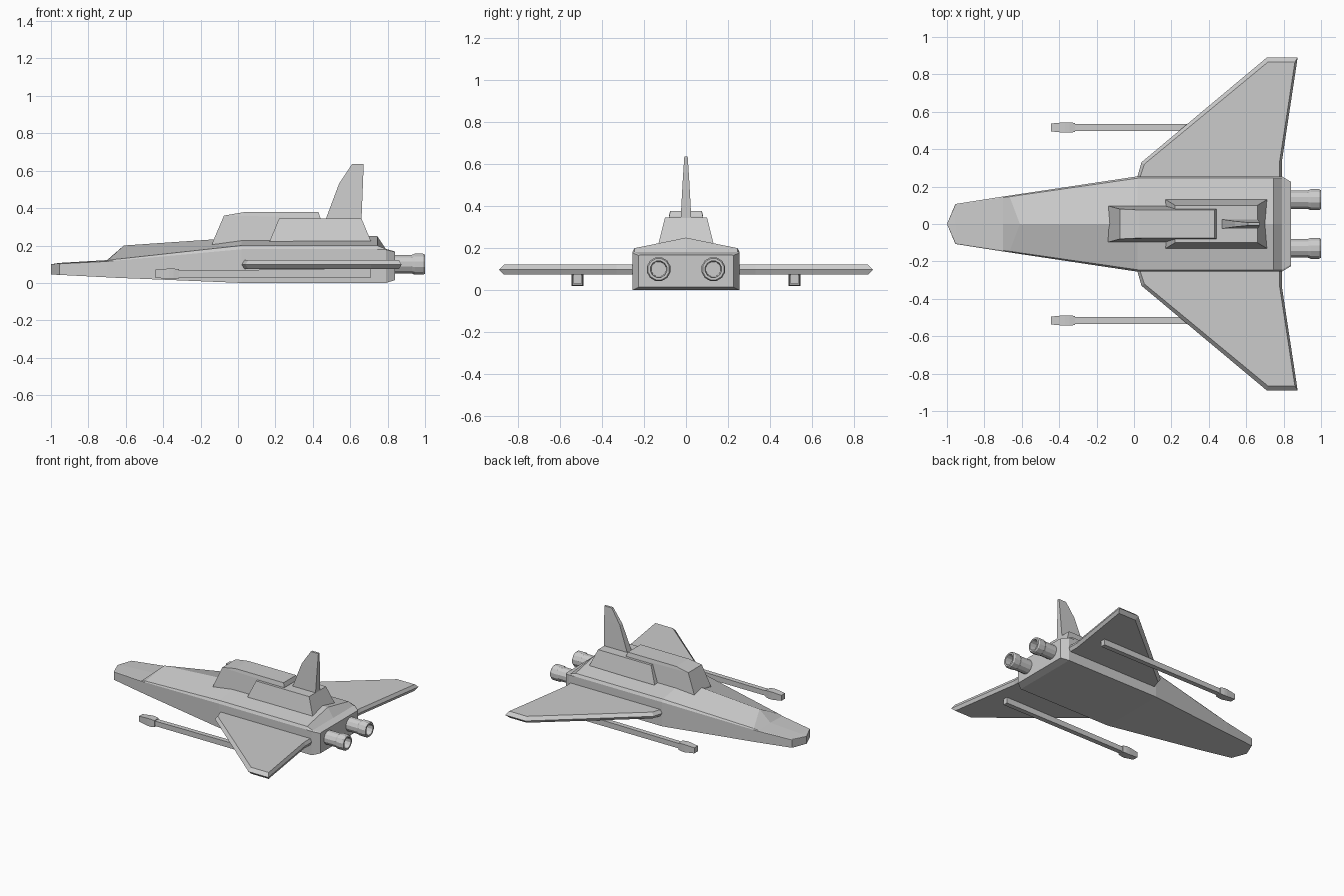
import bpy, bmesh, math
from mathutils import Matrix

cube = bpy.data.objects.get("Cube")
if cube:
    bpy.data.objects.remove(cube, do_unlink=True)

grey = bpy.data.materials.new("hull grey")
grey.use_nodes = True
grey.diffuse_color = (0.6, 0.6, 0.6, 1)
grey.node_tree.nodes["Principled BSDF"].inputs["Base Color"].default_value = (0.6, 0.6, 0.6, 1)


def finish(name, bm):
    bmesh.ops.remove_doubles(bm, verts=bm.verts[:], dist=0.0005)
    bmesh.ops.recalc_face_normals(bm, faces=bm.faces[:])
    mesh = bpy.data.meshes.new(name)
    bm.to_mesh(mesh)
    bm.free()
    mesh.materials.append(grey)
    obj = bpy.data.objects.new(name, mesh)
    bpy.context.collection.objects.link(obj)
    return obj


def loft(name, rings, closed=False):
    """Skin a row of equal-length rings; cap the ends unless it loops round."""
    bm = bmesh.new()
    rows = [[bm.verts.new(p) for p in ring] for ring in rings]
    pairs = list(zip(rows, rows[1:]))
    if closed:
        pairs.append((rows[-1], rows[0]))
    n = len(rows[0])
    for a, b in pairs:
        for i in range(n):
            j = (i + 1) % n
            bm.faces.new((a[i], a[j], b[j], b[i]))
    if not closed:
        bm.faces.new(rows[0])
        bm.faces.new(rows[-1])
    return finish(name, bm)


def rect(x, y, hy, z0, z1):
    return [(x, y - hy, z0), (x, y + hy, z0), (x, y + hy, z1), (x, y - hy, z1)]


def mirrored(obj, name):
    mesh = obj.data.copy()
    mesh.transform(Matrix.Scale(-1, 4, (0, 1, 0)))
    mesh.flip_normals()
    mesh.name = name
    bpy.context.collection.objects.link(bpy.data.objects.new(name, mesh))


# Fuselage: x, half width, floor, side top, shoulder, ridge x, ridge height
sections = [
    (-1.0, 0.0, 0.045, 0.1, 0.1, -1.0, 0.1),
    (-0.955, 0.107, 0.043, 0.102, 0.105, -0.955, 0.107),
    (-0.7, 0.147, 0.03, 0.115, 0.118, -0.7, 0.122),
    (-0.665, 0.152, 0.028, 0.118, 0.125, -0.61, 0.2),
    (0.02, 0.255, 0.0, 0.18, 0.2, 0.02, 0.243),
    (0.745, 0.255, 0.0, 0.18, 0.2, 0.745, 0.25),
    (0.79, 0.255, 0.0, 0.178, 0.182, 0.79, 0.182),
    (0.84, 0.225, 0.015, 0.165, 0.168, 0.84, 0.168),
]
rings = []
for x, w, floor, side, shoulder, rx, ridge in sections:
    t = w * 0.96
    rings.append([(rx, 0, ridge), (x, t, shoulder), (x, w, side), (x, w, floor),
                  (x, -w, floor), (x, -w, side), (x, -t, shoulder)])
loft("fuselage", rings)


# Raised blocks on the back, each a pair or more of level outlines
def level(x0, x1, hy, z0, z1):
    return [(x0, -hy, z0), (x1, -hy, z1), (x1, hy, z1), (x0, hy, z0)]


loft("canopy", [level(-0.14, 0.44, 0.098, 0.2, 0.2),
                level(-0.135, 0.44, 0.096, 0.22, 0.22),
                level(-0.075, 0.44, 0.08, 0.36, 0.35)])
loft("canopy_roof", [level(-0.075, 0.44, 0.08, 0.36, 0.35),
                     level(0.03, 0.43, 0.075, 0.378, 0.378)])
loft("spine_block", [level(0.165, 0.715, 0.132, 0.2, 0.2),
                     level(0.17, 0.71, 0.13, 0.225, 0.225),
                     level(0.22, 0.66, 0.1, 0.345, 0.345)])

# Tail fin, thinner towards its tip
loft("tail_fin", [level(0.465, 0.66, 0.026, 0.33, 0.33),
                  level(0.54, 0.668, 0.015, 0.53, 0.53),
                  level(0.61, 0.672, 0.008, 0.635, 0.635)])

# Wings: sharp mid outline between slightly smaller top and bottom outlines
edge = [(0.02, 0.24), (0.02, 0.26), (0.04, 0.33), (0.71, 0.89),
        (0.875, 0.89), (0.79, 0.33), (0.79, 0.24)]
inner = [(0.035, 0.24), (0.035, 0.26), (0.055, 0.32), (0.715, 0.865),
         (0.86, 0.865), (0.778, 0.33), (0.778, 0.24)]
wing = loft("back_wing", [[(x, y, 0.074) for x, y in inner],
                          [(x, y, 0.098) for x, y in edge],
                          [(x, y, 0.122) for x, y in inner]])
mirrored(wing, "front_wing")

# Guns under the wings: square barrel and a tapered muzzle
barrel = loft("back_gun_barrel", [rect(-0.33, 0.516, 0.018, 0.03, 0.067),
                                  rect(0.71, 0.516, 0.018, 0.03, 0.075)])
mirrored(barrel, "front_gun_barrel")
muzzle = loft("back_gun_muzzle", [rect(-0.445, 0.516, 0.021, 0.029, 0.07),
                                  rect(-0.37, 0.516, 0.028, 0.02, 0.077),
                                  rect(-0.345, 0.516, 0.028, 0.02, 0.077),
                                  rect(-0.315, 0.516, 0.024, 0.024, 0.073)])
mirrored(muzzle, "front_gun_muzzle")

# Engine nozzles: a hollow turned profile of (x, radius)
profile = [(0.83, 0.052), (0.93, 0.052), (0.945, 0.058), (0.99, 0.058),
           (1.0, 0.052), (1.0, 0.04), (0.86, 0.036), (0.86, 0.0), (0.83, 0.0)]
SIDES = 12
turns = []
for i in range(SIDES):
    a = 2 * math.pi * (i + 0.5) / SIDES
    turns.append([(x, 0.13 + r * math.cos(a), 0.1 + r * math.sin(a)) for x, r in profile])
nozzle = loft("back_engine_nozzle", turns, closed=True)
mirrored(nozzle, "front_engine_nozzle")
